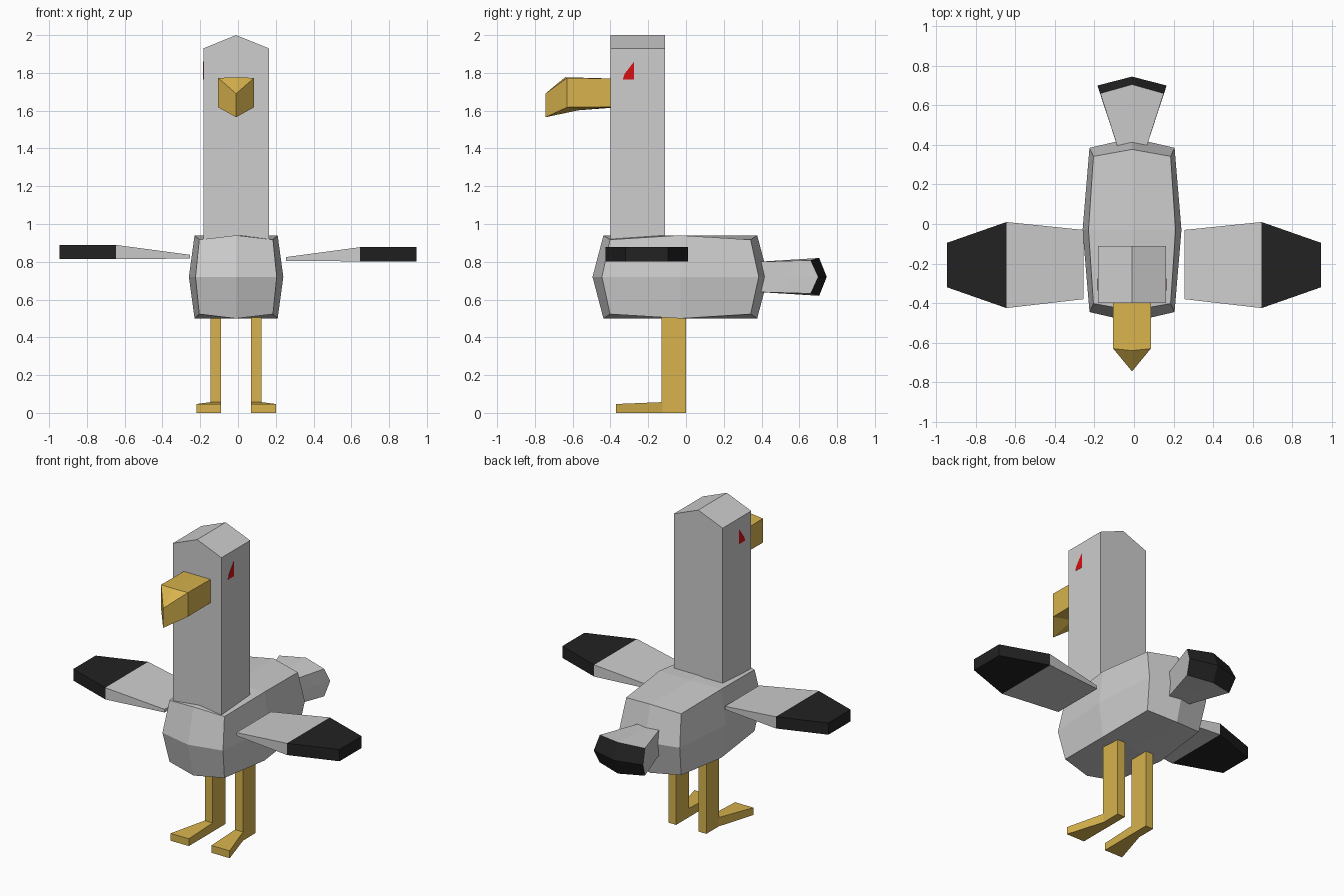
import bpy
import bmesh

if "Cube" in bpy.data.objects:
    bpy.data.objects.remove(bpy.data.objects["Cube"], do_unlink=True)

CX = -0.01  # symmetry plane of the bird


def material(name, rgb):
    m = bpy.data.materials.new(name)
    m.use_nodes = True
    col = (*rgb, 1.0)
    m.diffuse_color = col
    bsdf = m.node_tree.nodes["Principled BSDF"]
    bsdf.inputs["Base Color"].default_value = col
    bsdf.inputs["Roughness"].default_value = 0.9
    return m


GREY = material("light_grey_feather", (0.61, 0.61, 0.61))
BLACK = material("black_feather", (0.016, 0.016, 0.016))
YELLOW = material("yellow_ochre", (0.68, 0.45, 0.075))
RED = material("red_eye", (0.68, 0.005, 0.006))


def finish(name, bm, mats, rule=None):
    bmesh.ops.remove_doubles(bm, verts=bm.verts, dist=1e-4)
    bmesh.ops.recalc_face_normals(bm, faces=bm.faces)
    if rule:
        for f in bm.faces:
            f.material_index = rule(f.calc_center_median())
    me = bpy.data.meshes.new(name)
    bm.to_mesh(me)
    bm.free()
    for m in mats:
        me.materials.append(m)
    ob = bpy.data.objects.new(name, me)
    bpy.context.collection.objects.link(ob)
    return ob


def loft(name, rings, mats, rule=None):
    """Skin a row of matching cross-sections and cap both ends."""
    bm = bmesh.new()
    rows = [[bm.verts.new(p) for p in r] for r in rings]
    n = len(rows[0])
    for a, b in zip(rows, rows[1:]):
        for i in range(n):
            j = (i + 1) % n
            bm.faces.new((a[i], a[j], b[j], b[i]))
    bm.faces.new(rows[0])
    bm.faces.new(rows[-1])
    return finish(name, bm, mats, rule)


def grid_block(name, shape, mats, black_end=False):
    """Cube halved along each axis; shape(i, j, k) places each point."""
    bm = bmesh.new()
    bmesh.ops.create_cube(bm, size=2)
    bmesh.ops.subdivide_edges(bm, edges=bm.edges[:], cuts=1, use_grid_fill=True)
    if black_end:
        for f in bm.faces:
            f.material_index = int(f.calc_center_median().y > 0.9)
    for v in bm.verts:
        v.co = shape(*(round(c) for c in v.co))
    return finish(name, bm, mats)


# Body: a block whose edges and faces bulge outward
def body_shape(i, j, k):
    a, b, c = i == 0, j == 0, k == 0
    return (CX + i * (0.195 + 0.025 * b + 0.02 * c + 0.01 * (b and c)),
            -0.03 + j * (0.372 + 0.035 * a + 0.043 * c + 0.015 * (a and c)),
            0.72 + k * (0.197 + 0.023 * (a or b)))


grid_block("body", body_shape, [GREY])


# Tail: flares to the back and ends in a bulging black cap
def tail_shape(i, j, k):
    t = (j + 1) / 2
    back = 0.66 + 0.045 * (i == 0) + 0.04 * (k == 0)
    half_x = 0.07 + t * (0.09 + 0.015 * (k == 0))
    half_z = 0.08 + t * (0.008 + 0.012 * (i == 0))
    return (CX + i * half_x, 0.38 + t * (back - 0.38), 0.72 + k * half_z)


grid_block("tail", tail_shape, [GREY, BLACK], black_end=True)

# Neck and head: one tall column with a ridged top
profile = [(-0.173, 0.86), (0.173, 0.86), (0.173, 1.93), (0, 2.0), (-0.173, 1.93)]
loft("neck_and_head", [[(CX + x, y, z) for x, z in profile] for y in (-0.40, -0.11)], [GREY])

# Beak: box that closes to a hooked vertical edge
def beak_ring(y, half, top, bottom, mid_y, mid_top, mid_bottom):
    return [(CX - half, y, top), (CX, mid_y, mid_top), (CX + half, y, top),
            (CX + half, y, bottom), (CX, y + 0.06 * (y != -0.745), mid_bottom),
            (CX - half, y, bottom)]


loft("beak", [beak_ring(-0.39, 0.095, 1.77, 1.62, -0.39, 1.77, 1.62),
              beak_ring(-0.63, 0.095, 1.773, 1.618, -0.64, 1.777, 1.602),
              beak_ring(-0.745, 0.0, 1.69, 1.565, -0.745, 1.69, 1.565)], [YELLOW])

# Paired parts
for side, label in ((1, "left"), (-1, "right")):
    lift = 0.0 if side == 1 else 0.012

    # Wing: stations are (x, front y, back y, bottom z, top z); black outer part
    stations = [(0.255, -0.38, -0.03, 0.805, 0.825),
                (0.645, -0.425, 0.01, 0.802, 0.877),
                (0.945, -0.32, -0.095, 0.802, 0.877)]
    loft(label + "_wing",
         [[(side * x, f, lo + lift), (side * x, b, lo + lift),
           (side * x, b, hi + lift), (side * x, f, hi + lift)]
          for x, f, b, lo, hi in stations],
         [GREY, BLACK], lambda c: int(abs(c.x) > 0.65))

    # Leg: flat upright plank
    leg = [(0.08, -0.13), (0.135, -0.13), (0.135, 0.0), (0.08, 0.0)]
    loft(label + "_leg", [[(CX + side * x, y, z) for x, y in leg] for z in (0.0, 0.53)], [YELLOW])

    # Foot: widens outward toward the toes
    foot = [(-0.125, 0.135, 0.057), (-0.37, 0.21, 0.047)]
    loft(label + "_foot",
         [[(CX + side * 0.08, y, 0), (CX + side * w, y, 0),
           (CX + side * w, y, h), (CX + side * 0.08, y, h)] for y, w, h in foot], [YELLOW])

    # Eye: thin slanted plate on the side of the head
    eye = [(-0.275, 1.765), (-0.275, 1.86), (-0.325, 1.795), (-0.335, 1.765)]
    loft(label + "_eye", [[(CX + side * x, y, z) for y, z in eye] for x in (0.170, 0.175)], [RED])
